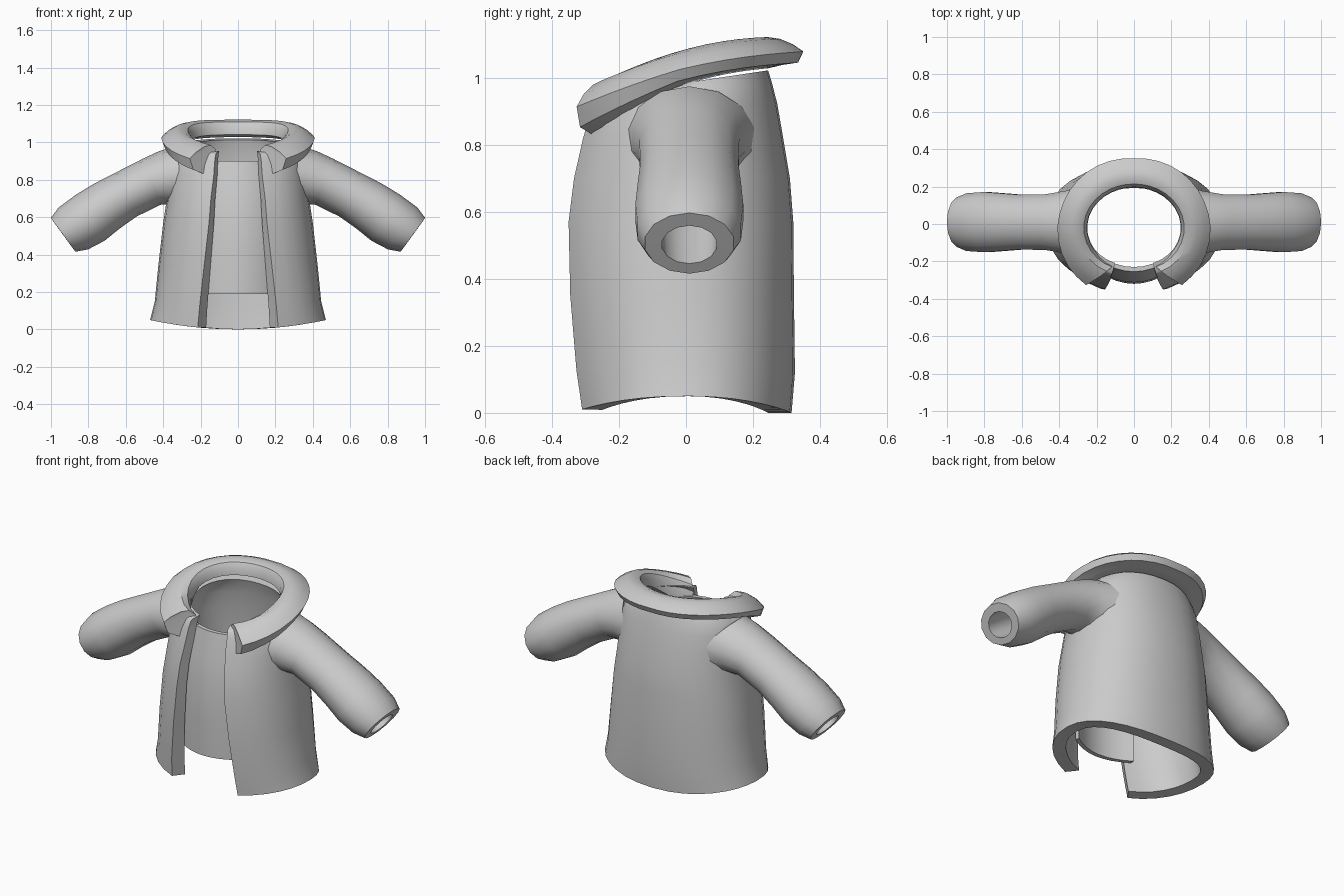
import bpy, bmesh
from math import sin, cos, radians, asin, pi

if "Cube" in bpy.data.objects:
    bpy.data.objects.remove(bpy.data.objects["Cube"], do_unlink=True)

grey = bpy.data.materials.new("cloth grey")
grey.use_nodes = True
grey.diffuse_color = (0.6, 0.6, 0.6, 1)
grey.node_tree.nodes["Principled BSDF"].inputs["Base Color"].default_value = (0.6, 0.6, 0.6, 1)


def loft(name, rows, close_rows=False, caps=False, mirror=False):
    """Skin a list of closed point loops, apply the mirror and shade."""
    bm = bmesh.new()
    grid = [[bm.verts.new(p) for p in row] for row in rows]
    nr, nc = len(grid), len(grid[0])
    for r in range(nr if close_rows else nr - 1):
        for c in range(nc):
            r2, c2 = (r + 1) % nr, (c + 1) % nc
            bm.faces.new((grid[r][c], grid[r][c2], grid[r2][c2], grid[r2][c]))
    if caps:
        # Close each end with a strip of quads across the loop
        for end in (grid[0], grid[-1]):
            for i in range(nc // 2 - 1):
                bm.faces.new((end[i], end[i + 1], end[nc - 2 - i], end[nc - 1 - i]))
    bmesh.ops.recalc_face_normals(bm, faces=bm.faces)
    me = bpy.data.meshes.new(name)
    bm.to_mesh(me)
    bm.free()
    me.materials.append(grey)
    ob = bpy.data.objects.new(name, me)
    bpy.context.collection.objects.link(ob)
    bpy.ops.object.select_all(action='DESELECT')
    ob.select_set(True)
    bpy.context.view_layer.objects.active = ob
    if mirror:
        m = ob.modifiers.new("mirror", 'MIRROR')
        m.use_mirror_merge = False
        bpy.ops.object.modifier_apply(modifier=m.name)
    bpy.ops.object.shade_smooth_by_angle(angle=radians(38))


def spow(v, p):
    return (1 if v >= 0 else -1) * abs(v) ** p


def lerp_table(table, t):
    for (t0, v0), (t1, v1) in zip(table, table[1:]):
        if t <= t1:
            return v0 + (v1 - v0) * max(0, t - t0) / (t1 - t0)
    return table[-1][1]


# Coat body: thick open-fronted wall; z, half width, front, back, opening half width, tilt
BODY = [(0, .47, .339, .315, .215, 0), (.12, .445, .358, .325, .205, 0),
        (.35, .425, .372, .322, .18, 0), (.57, .4, .372, .32, .155, 0),
        (.7, .38, .354, .31, .145, 0), (.82, .37, .322, .29, .13, 0),
        (.91, .355, .298, .272, .125, .05), (.96, .335, .285, .256, .12, .1),
        (.985, .305, .275, .245, .115, .15)]
POWER, COLS = 2.2, 28


def body_point(t, z, w, front, back, gap, tilt, wall):
    hem_w = w
    if wall:
        w, front, back, gap = w - wall, front - wall, back - wall, gap * .7 + .02
    a0 = asin((gap / w) ** (POWER / 2))
    a = a0 + (2 * pi - 2 * a0) * t
    x = w * spow(sin(a), 2 / POWER)
    y = -spow(cos(a), 2 / POWER) * (front if cos(a) > 0 else back)
    hem = .05 * (x / (hem_w - wall)) ** 2 * max(0, 1 - z / .3)
    return (x, y, z + hem + tilt * y)


rows = []
for i in range(COLS + 1):
    t = i / COLS
    outer = [body_point(t, *row, 0) for row in BODY]
    inner = [body_point(t, *row, .07 - .018 * row[0]) for row in BODY]
    rows.append(outer + inner[::-1])
loft("coat_body", rows, caps=True)

# Inner front panel behind the opening: a bowed sheet
PANEL = [(.19, .318), (.4, .32), (.6, .312), (.75, .289), (.9, .255)]
rows = []
for i in range(9):
    x = -.19 + .38 * i / 8
    sheet = [(x, 1.8 * x * x - y, z) for z, y in PANEL]
    rows.append(sheet + [(x, y + .025, z) for x, y, z in reversed(sheet)])
loft("front_panel", rows, caps=True)

# Sleeves: hollow tubes with a flared root that wraps the shoulder
# centre x, centre z, height radius, depth radius, lean, wrap
SLEEVE = [(.335, .815, .16, .2, 6, .075), (.385, .812, .146, .172, 14, .03),
          (.46, .79, .132, .153, 22, 0), (.6, .72, .13, .15, 27, 0),
          (.7, .66, .138, .158, 30, 0), (.79, .597, .145, .165, 32, 0),
          (.88, .54, .137, .158, 35, 0), (.935, .506, .112, .135, 36, 0)]
INNER = [(.933, .502, .07, .083, 36, 0), (.79, .597, .08, .09, 32, 0),
         (.6, .72, .085, .1, 27, 0), (.345, .82, .1, .11, 6, 0)]
SIDES = 14
rows = []
for cx, cz, rv, ry, lean, wrap in SLEEVE + INNER:
    lean = radians(lean)
    ring = []
    for i in range(SIDES):
        a = 2 * pi * i / SIDES
        up = rv * cos(a)
        ring.append((cx + up * sin(lean) - wrap * sin(a) ** 2,
                     .01 + ry * sin(a), cz + up * cos(lean)))
    rows.append(ring)
loft("sleeves", rows, close_rows=True, mirror=True)

# Collar: rolled band sweeping round the neck, tilted down to slanted front tips
OUTER = [(28, .37), (40, .4), (65, .41), (90, .41), (115, .4), (140, .39), (180, .37)]
STEPS = 28


def collar_point(t, across, lift, depth):
    """across: 0 at the neck to 1 at the outer rim; lift: share of the drop; depth: extra fall."""
    start = 28 + 12 * across
    deg = start + (360 - 2 * start) * t
    a = radians(deg)
    s, c = sin(a), -cos(a)
    ri = 1 / ((s / .25) ** 2 + (c / .215) ** 2) ** .5
    ro = lerp_table(OUTER, min(deg, 360 - deg))
    fwd = max(0, -c)
    drop = .055 + .035 * fwd - .012 * max(0, c)
    y = -.02 + c * (ri + .05)
    z = 1.085 + .27 * y - .5 * y * y - lift * drop - depth * (1 + fwd)
    r = ri + (ro - ri) * across
    return (s * r, -.02 + c * r, z)


SECTION = [(0, 0, .08), (.02, 0, .04), (.12, 0, .012), (.32, 0, 0), (.55, .12, 0),
           (.8, .5, 0), (1, 1, 0), (.9, 1, .033), (.6, 1, .04), (.33, 1, .05)]
rows = [[collar_point(i / STEPS, *p) for p in SECTION] for i in range(STEPS + 1)]
loft("collar", rows, caps=True)
